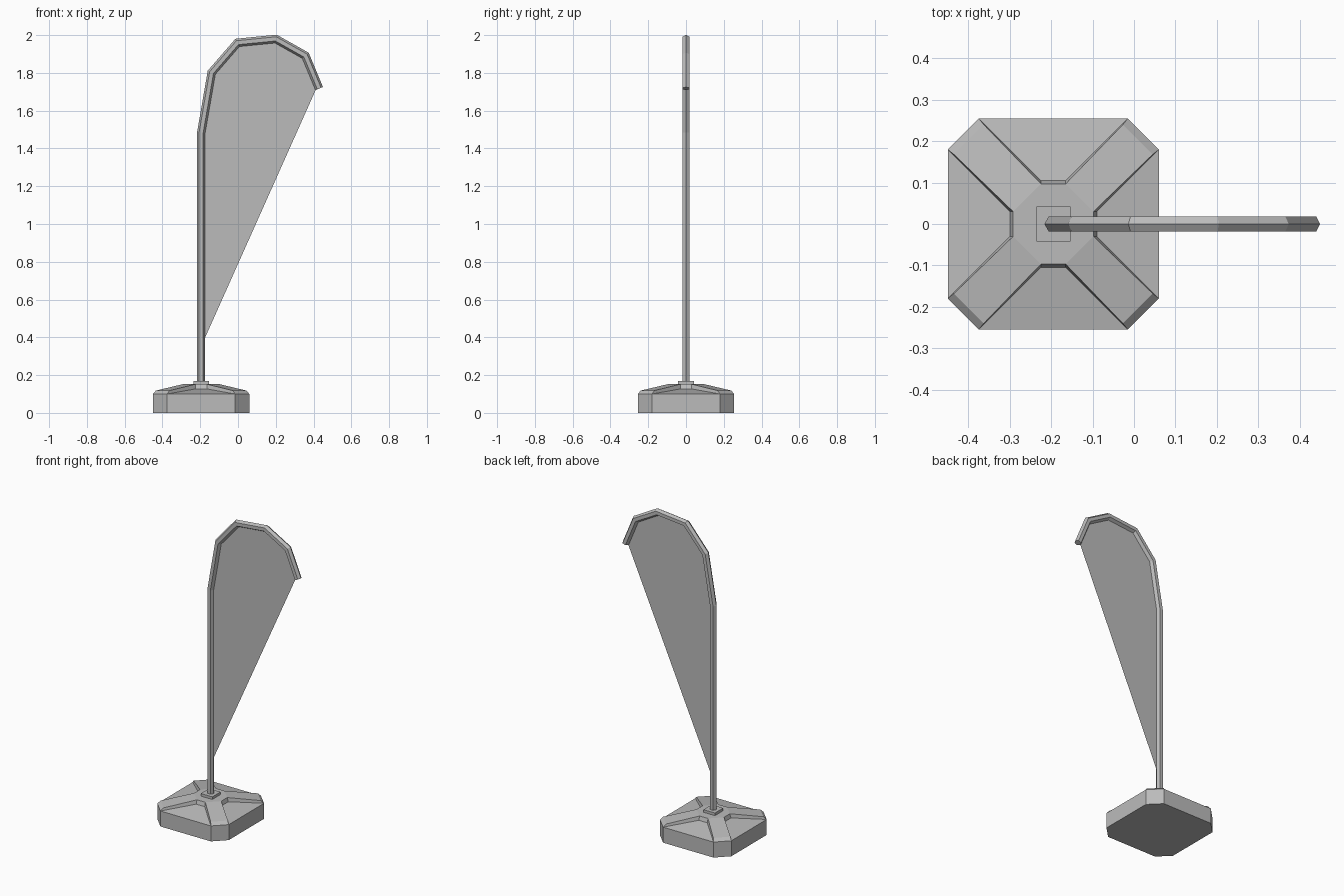
import bpy
import bmesh
from math import cos, sin, pi
from mathutils import Vector, Matrix

cube = bpy.data.objects.get("Cube")
if cube:
    bpy.data.objects.remove(cube)

grey = bpy.data.materials.new("plain grey")
grey.use_nodes = True
colour = (0.5, 0.5, 0.5, 1)
grey.diffuse_color = colour
grey.node_tree.nodes["Principled BSDF"].inputs["Base Color"].default_value = colour

POLE_X = -0.195
POLE_R = 0.0215


def finish(name, bm, closed=True):
    if closed:
        bmesh.ops.remove_doubles(bm, verts=bm.verts, dist=0.0001)
        bmesh.ops.recalc_face_normals(bm, faces=bm.faces)
    mesh = bpy.data.meshes.new(name)
    bm.to_mesh(mesh)
    bm.free()
    mesh.materials.append(grey)
    obj = bpy.data.objects.new(name, mesh)
    bpy.context.collection.objects.link(obj)
    return obj


# Weighted foot: one quarter with a sunken panel and a raised rib, turned four times
def pair(x, y, z):
    return Vector((-x, -y, z)), Vector((x, -y, z))


rows = {
    "floor": pair(0.18, 0.255, 0),
    "rim": pair(0.18, 0.255, 0.10),
    "panel": pair(0.03, 0.105, 0.127),
    "rib_in": pair(0.03, 0.097, 0.152),
    "rib_out": pair(0.168, 0.24, 0.118),
}
bm = bmesh.new()
floor, plateau = [], []
for k in range(4):
    def point(row, side, turn=0):
        return Matrix.Rotation((k + turn) * pi / 2, 3, 'Z') @ rows[row][side]

    def across(low, high):
        return [point(low, 0), point(low, 1), point(high, 1), point(high, 0)]

    def corner(low, high):
        return [point(low, 1), point(low, 0, 1), point(high, 0, 1), point(high, 1)]

    faces = [across("floor", "rim"), across("rim", "panel"), across("panel", "rib_in"),
             corner("floor", "rim"), corner("rim", "rib_out"), corner("rib_out", "rib_in")]
    faces += [[point(r, s) for r in ("rim", "rib_out", "rib_in", "panel")] for s in (0, 1)]
    for f in faces:
        bm.faces.new([bm.verts.new(p) for p in f])
    floor += [point("floor", 0), point("floor", 1)]
    plateau += [point("rib_in", 0), point("rib_in", 1)]
for ring in (floor, plateau):
    bm.faces.new([bm.verts.new(p) for p in ring])
finish("foot", bm).location.x = POLE_X

# Square collar around the pole
bm = bmesh.new()
bmesh.ops.create_cube(bm, size=1, matrix=Matrix.Translation((POLE_X, 0, 0.158))
                      @ Matrix.Diagonal((0.082, 0.084, 0.022, 1)))
finish("collar", bm)

# Bent six-sided pole, mitred at each bend
path = [Vector(p) for p in ((POLE_X, 0.155), (POLE_X, 1.485), (-0.14, 1.802), (-0.003, 1.96),
                            (0.2, 1.98), (0.357, 1.892), (0.43, 1.717))]
normals = []
for i in range(len(path)):
    before = (path[i] - path[i - 1]).normalized() if i else None
    after = (path[i + 1] - path[i]).normalized() if i + 1 < len(path) else before
    before = before or after
    n = Vector((-before.y - after.y, before.x + after.x)).normalized()
    normals.append(n / n.dot(Vector((-after.y, after.x))))

bm = bmesh.new()
rings = []
for p, n in zip(path, normals):
    ring = []
    for j in range(6):
        a = j * pi / 3
        q = p + n * POLE_R * cos(a)
        ring.append(bm.verts.new((q.x, POLE_R * sin(a), q.y)))
    rings.append(ring)
for low, high in zip(rings, rings[1:]):
    for j in range(6):
        m = (j + 1) % 6
        bm.faces.new((low[j], low[m], high[m], high[j]))
bm.faces.new(rings[0])
bm.faces.new(rings[-1])
finish("pole", bm)

# Thin sail stretched along the inside of the pole
bm = bmesh.new()
edge = [Vector((POLE_X + POLE_R, 0.4))]
edge += [p - n * POLE_R * 0.95 for p, n in zip(path[1:], normals[1:])]
bm.faces.new([bm.verts.new((p.x, 0, p.y)) for p in edge])
finish("sail", bm, closed=False)
